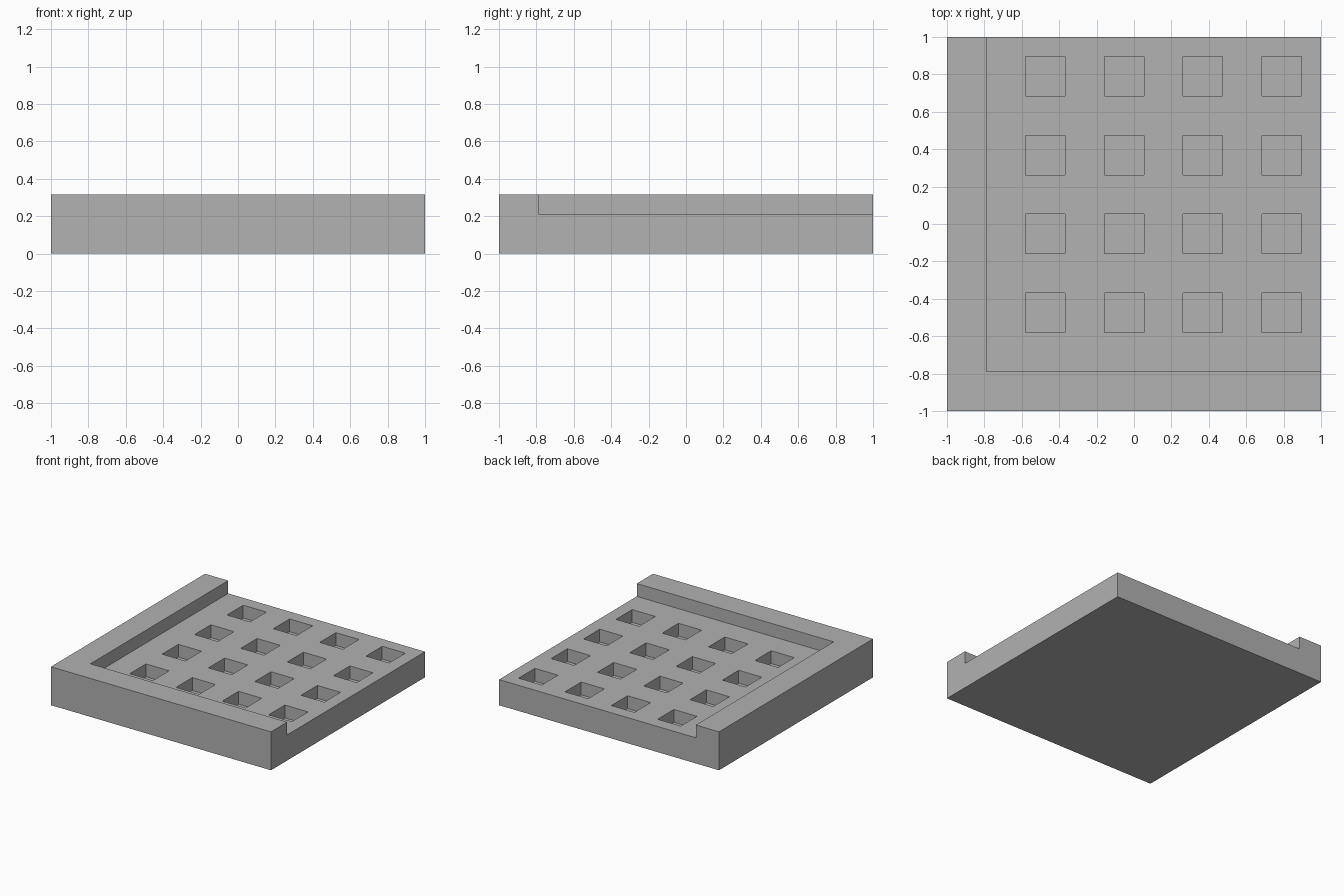
import bpy
import bmesh
from mathutils import Matrix, Vector

U = 2 / 19  # module: the tray is 19 modules wide

if "Cube" in bpy.data.objects:
    bpy.data.objects.remove(bpy.data.objects["Cube"], do_unlink=True)

grey = bpy.data.materials.new("plain_grey")
grey.use_nodes = True
colour = (0.445, 0.445, 0.445, 1)
grey.diffuse_color = colour
grey.node_tree.nodes["Principled BSDF"].inputs["Base Color"].default_value = colour


def boxes(name, spans):
    """One object of boxes, each given by low and high corners in modules."""
    bm = bmesh.new()
    origin = Vector((9.5, 9.5, 0))
    for low, high in spans:
        low, high = Vector(low) - origin, Vector(high) - origin
        place = Matrix.Translation((low + high) / 2 * U)
        size = Matrix.Diagonal((*((high - low) * U), 1))
        bmesh.ops.create_cube(bm, size=1, matrix=place @ size)
    mesh = bpy.data.meshes.new(name)
    bm.to_mesh(mesh)
    bm.free()
    mesh.materials.append(grey)
    obj = bpy.data.objects.new(name, mesh)
    bpy.context.collection.objects.link(obj)
    return obj


def cut(target, cutter):
    """Subtract the cutter, bake the result and discard the cutter."""
    cutter.hide_render = True
    mod = target.modifiers.new("cut", "BOOLEAN")
    mod.operation = "DIFFERENCE"
    mod.solver = "EXACT"
    mod.object = cutter
    bpy.context.view_layer.objects.active = target
    bpy.ops.object.modifier_apply(modifier=mod.name)
    bpy.data.objects.remove(cutter, do_unlink=True)


# Solid slab
tray = boxes("pocket_tray", [((0, 0, 0), (19, 19, 3))])

# Recess open at the back and left, leaving an L-shaped rim
cut(tray, boxes("recess_cutter", [((2, 2, 2), (20, 20, 4))]))

# Four by four square pockets in the floor
steps = range(4, 17, 4)
cut(tray, boxes("pocket_cutter",
                [((x, y, 1), (x + 2, y + 2, 2.5)) for x in steps for y in steps]))
